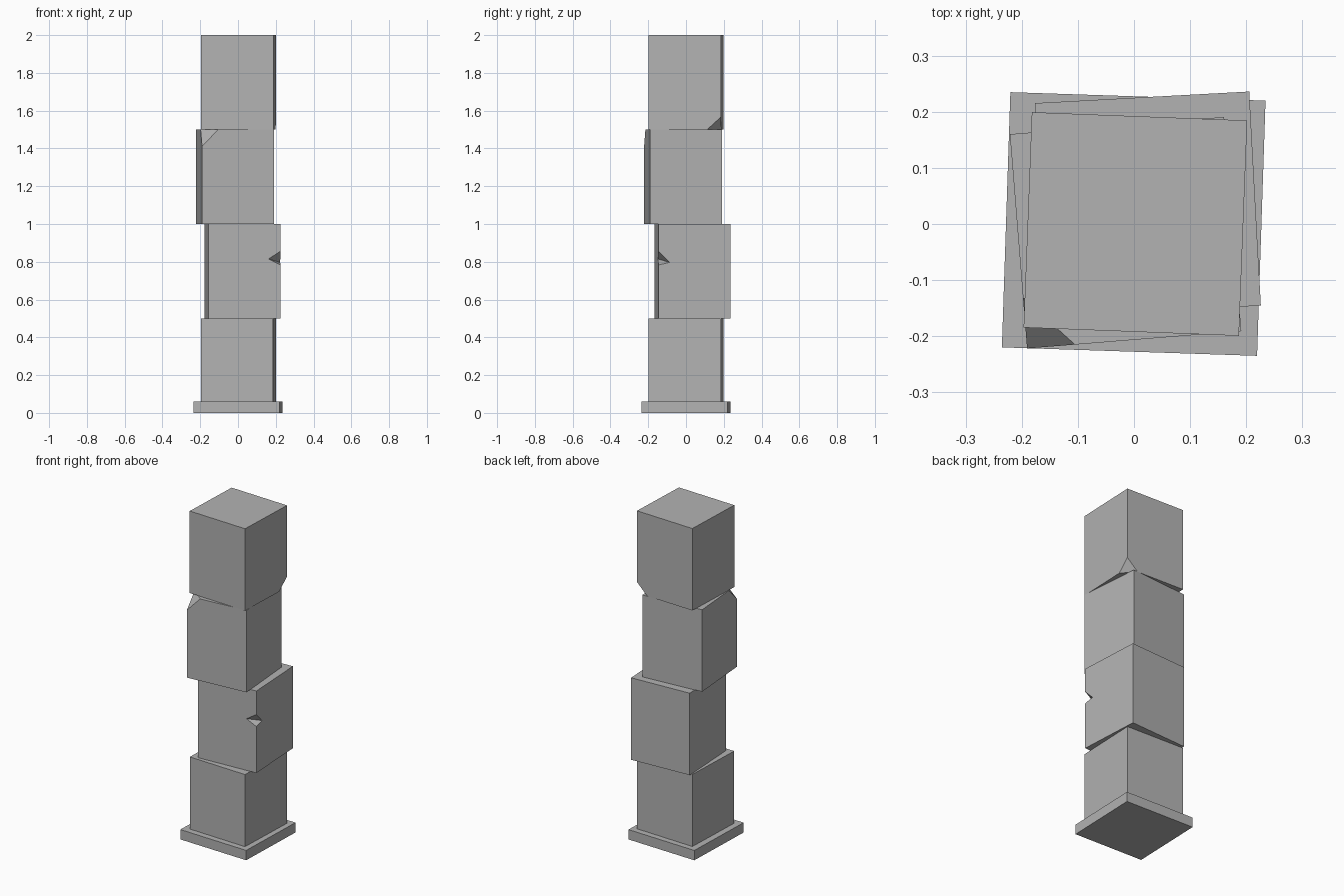
import bpy, bmesh
from math import radians
from mathutils import Matrix, Vector

if "Cube" in bpy.data.objects:
    bpy.data.objects.remove(bpy.data.objects["Cube"])

stone = bpy.data.materials.new("dark_grey")
stone.diffuse_color = (0.45, 0.45, 0.45, 1)
stone.use_nodes = True
stone.node_tree.nodes["Principled BSDF"].inputs["Base Color"].default_value = stone.diffuse_color


def finish(bm, name):
    bmesh.ops.recalc_face_normals(bm, faces=bm.faces)
    mesh = bpy.data.meshes.new(name)
    bm.to_mesh(mesh)
    bm.free()
    mesh.materials.append(stone)
    obj = bpy.data.objects.new(name, mesh)
    bpy.context.collection.objects.link(obj)
    return obj


def block(name, size, z0, z1, centre, angle, chip=None):
    """Turned square block; chip = three points of a plane slicing off a corner."""
    bm = bmesh.new()
    middle = Vector((centre[0], centre[1], (z0 + z1) / 2))
    mat = (Matrix.Translation(middle)
           @ Matrix.Rotation(radians(angle), 4, 'Z')
           @ Matrix.Diagonal((size, size, z1 - z0, 1)))
    bmesh.ops.create_cube(bm, size=1, matrix=mat)
    if chip:
        a, b, c = map(Vector, chip)
        n = (b - a).cross(c - a).normalized()
        if n.dot(middle - a) > 0:
            n = -n
        bmesh.ops.bisect_plane(bm, geom=bm.verts[:] + bm.edges[:] + bm.faces[:],
                               plane_co=a, plane_no=n, clear_outer=True)
        bmesh.ops.holes_fill(bm, edges=[e for e in bm.edges if e.is_boundary])
    return finish(bm, name)


# Base plate and stacked blocks, each slightly shifted and turned
block("base_plate", 0.455, 0, 0.06, (-0.0005, 0), -1.9)
block("bottom_block", 0.383, 0.06, 0.5, (0.002, 0), -2.2)
second = block("second_block", 0.382, 0.5, 1.0, (0.025, 0.035), 3.1)
block("third_block", 0.383, 1.0, 1.5, (-0.015, -0.0155), 4.6,
      chip=[(-0.191, -0.222, 1.41), (-0.105, -0.215, 1.5), (-0.198, -0.131, 1.5)])
block("top_block", 0.384, 1.5, 2.0, (0.0025, 0), -2.2,
      chip=[(0.202, 0.185, 1.567), (0.199, 0.112, 1.5), (0.132, 0.187, 1.5)])

# Wedge notch in the front right edge of the second block
front, right = Vector((0.162, -0.1485, 0.815)), Vector((0.222, -0.088, 0.797))
upper, lower = Vector((0.226, -0.145, 0.856)), Vector((0.226, -0.145, 0.783))
mid = (front + right) / 2
bm = bmesh.new()
for p in (front + (front - right) * 0.3, right + (right - front) * 0.3,
          mid + (upper - mid) * 2, mid + (lower - mid) * 2):
    bm.verts.new(p)
bmesh.ops.convex_hull(bm, input=bm.verts[:])
cutter = finish(bm, "notch_cutter")
cutter.hide_render = True
cutter.display_type = 'WIRE'
mod = second.modifiers.new("notch", 'BOOLEAN')
mod.operation = 'DIFFERENCE'
mod.solver = 'EXACT'
mod.object = cutter
